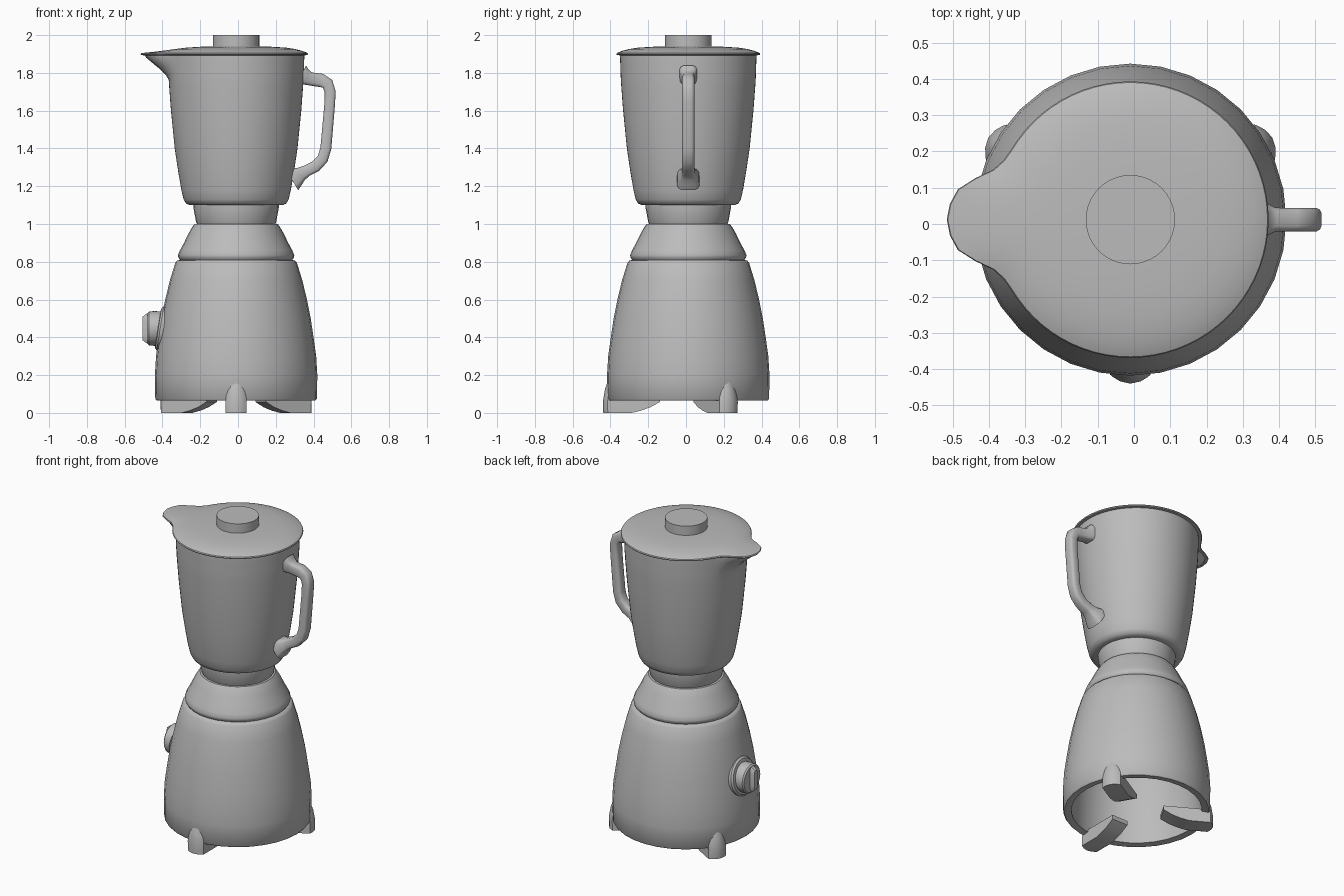
import bpy, bmesh
from math import sin, cos, pi, radians, degrees
from mathutils import Vector, Matrix

if "Cube" in bpy.data.objects:
    bpy.data.objects.remove(bpy.data.objects["Cube"], do_unlink=True)

AXIS = Matrix.Translation((-0.01, 0.012, 0))
parts = []

grey = bpy.data.materials.new("plain_grey")
grey.use_nodes = True
grey.diffuse_color = (0.5, 0.5, 0.5, 1)
grey.node_tree.nodes["Principled BSDF"].inputs["Base Color"].default_value = (0.5, 0.5, 0.5, 1)


def skin(name, rings, matrix=AXIS):
    """Bridge closed rings of points and cap both ends."""
    bm = bmesh.new()
    loops = [[bm.verts.new(p) for p in ring] for ring in rings]
    n = len(loops[0])
    for a, b in zip(loops, loops[1:]):
        for i in range(n):
            j = (i + 1) % n
            bm.faces.new((a[i], a[j], b[j], b[i]))
    bm.faces.new(loops[0])
    bm.faces.new(loops[-1])
    bmesh.ops.recalc_face_normals(bm, faces=bm.faces)
    mesh = bpy.data.meshes.new(name)
    bm.to_mesh(mesh)
    bm.free()
    mesh.materials.append(grey)
    obj = bpy.data.objects.new(name, mesh)
    obj.matrix_world = matrix
    bpy.context.collection.objects.link(obj)
    parts.append(obj)
    return obj


def lathe(name, profile, n=32, matrix=AXIS):
    return skin(name, [[(r * cos(2 * pi * i / n), r * sin(2 * pi * i / n), z)
                        for i in range(n)] for r, z in profile], matrix)


def lerp(table, x):
    for (x0, y0), (x1, y1) in zip(table, table[1:]):
        if x <= x1:
            return y0 + (y1 - y0) * (x - x0) / (x1 - x0)
    return table[-1][1]


# Motor base: an open shell with a shoulder groove
lathe("motor_base", [
    (0.05, 0.78), (0.28, 0.76), (0.33, 0.60), (0.37, 0.35), (0.38, 0.12), (0.38, 0.07),
    (0.42, 0.065), (0.428, 0.075), (0.43, 0.2), (0.424, 0.3), (0.41, 0.4), (0.395, 0.5),
    (0.375, 0.6), (0.351, 0.7), (0.322, 0.795), (0.312, 0.806), (0.297, 0.81),
    (0.306, 0.822), (0.308, 0.835), (0.298, 0.86), (0.276, 0.9), (0.252, 0.95),
    (0.232, 0.985), (0.22, 1.0), (0.19, 1.003)])
lathe("jar_collar", [(0.205, 0.995), (0.212, 1.01), (0.226, 1.085), (0.226, 1.11)])

# Pouring spout outline: reach beyond the round rim by angle from -x
SPOUT = [(0, 0.125), (6, 0.117), (11, 0.098), (16, 0.052), (21, 0.014),
         (27, 0.001), (34, 0), (180, 0)]
STEPS = 72


def spout_ring(radius, reach, z):
    ring = []
    for i in range(STEPS):
        a = 2 * pi * i / STEPS
        off = abs(degrees(a) - 180)
        r = radius + reach * lerp(SPOUT, off)
        ring.append((r * cos(a), r * sin(a), z))
    return ring


# Jar: tapered body whose rim swells into the spout
skin("jar", [spout_ring(*p) for p in [
    (0.2, 0, 1.1), (0.245, 0, 1.1), (0.265, 0, 1.108), (0.278, 0, 1.13), (0.29, 0, 1.18),
    (0.307, 0, 1.28), (0.325, 0, 1.4), (0.345, 0, 1.6), (0.354, 0, 1.72),
    (0.357, 0, 1.765), (0.358, 0.12, 1.79), (0.359, 0.35, 1.82), (0.36, 0.64, 1.85),
    (0.361, 0.92, 1.88), (0.361, 1.0, 1.897)]])

# Lid: thin rim and shallow dome, with a small cap on top
skin("lid", [spout_ring(*p) for p in [
    (0.36, 1, 1.893), (0.378, 1, 1.894), (0.381, 1, 1.899), (0.378, 1, 1.905),
    (0.365, 0.6, 1.911), (0.345, 0.3, 1.918), (0.315, 0.08, 1.926), (0.27, 0, 1.933),
    (0.2, 0, 1.938), (0.1, 0, 1.941)]])
lathe("lid_cap", [(0.123, 1.935), (0.123, 2.0)], 40)

# Handle: rounded section swept along a path, flared at both mounts
PATH = [  # x, z, half thickness, half width
    (0.335, 1.79, 0.055, 0.047), (0.358, 1.778, 0.042, 0.044), (0.385, 1.768, 0.035, 0.033),
    (0.44, 1.76, 0.036, 0.032), (0.474, 1.742, 0.032, 0.032), (0.488, 1.70, 0.029, 0.032),
    (0.486, 1.64, 0.028, 0.032), (0.465, 1.40, 0.029, 0.032), (0.448, 1.345, 0.03, 0.032),
    (0.41, 1.305, 0.031, 0.032), (0.365, 1.282, 0.03, 0.034), (0.335, 1.265, 0.037, 0.042),
    (0.31, 1.25, 0.052, 0.056), (0.285, 1.235, 0.065, 0.06)]
SECTION = [(1, 0.55), (0.85, 0.85), (0.55, 1)]
SECTION += [(-x, y) for x, y in reversed(SECTION)]
SECTION += [(-x, -y) for x, y in SECTION]
rings = []
for i, (x, z, thick, wide) in enumerate(PATH):
    a, b = PATH[max(i - 1, 0)], PATH[min(i + 1, len(PATH) - 1)]
    along = Vector((b[0] - a[0], 0, b[1] - a[1])).normalized()
    side = Vector((0, 1, 0)).cross(along)
    rings.append([Vector((x + 0.01, 0, z)) + side * thick * u + Vector((0, wide * v, 0))
                  for u, v in SECTION])
skin("handle", rings)

# Speed knob on the side: tilted plate, round body and grip bar
FACING = Matrix.Translation((-0.41, 0.012, 0.447)) @ Matrix.Rotation(radians(-90), 4, 'Y')
lathe("knob_plate", [(0.118, -0.03), (0.118, 0.002), (0.108, 0.012), (0.09, 0.014)], 32,
      FACING @ Matrix.Rotation(radians(9), 4, 'Y'))
lathe("knob_body", [(0.088, -0.02), (0.092, 0.03), (0.09, 0.06), (0.082, 0.068)], 32, FACING)
skin("knob_grip", [[(u * long, v * wide, h) for u, v in SECTION] for long, wide, h in [
    (0.082, 0.024, 0.05), (0.078, 0.022, 0.075), (0.062, 0.016, 0.095)]], FACING)

# Feet: side profile spread across the width, pinched to an arched outer tip
FOOT = [(0.395, 0.18), (0.418, 0.187), (0.44, 0.13), (0.452, 0.06), (0.45, 0), (0.3, 0),
        (0.25, 0.012), (0.2, 0.03), (0.15, 0.058), (0.15, 0.085), (0.39, 0.085)]


def foot_slice(v):
    ring = []
    for r, z in FOOT:
        high = max(z - 0.085, 0) / 0.1
        outer = max(r - 0.39, 0) / 0.06
        ring.append((r - 0.024 * v * v * outer, v * (0.056 - 0.012 * high),
                     z - 0.04 * high * v * v))
    return ring


for label, angle in (("front", -90), ("back_left", 30), ("back_right", 150)):
    skin("foot_" + label, [foot_slice(v) for v in (-1, -0.85, -0.5, 0, 0.5, 0.85, 1)],
         AXIS @ Matrix.Rotation(radians(angle), 4, 'Z'))

# Smooth shading with crisp creases
bpy.ops.object.select_all(action='DESELECT')
for obj in parts:
    obj.select_set(True)
bpy.context.view_layer.objects.active = parts[0]
bpy.ops.object.shade_smooth_by_angle(angle=radians(38))
